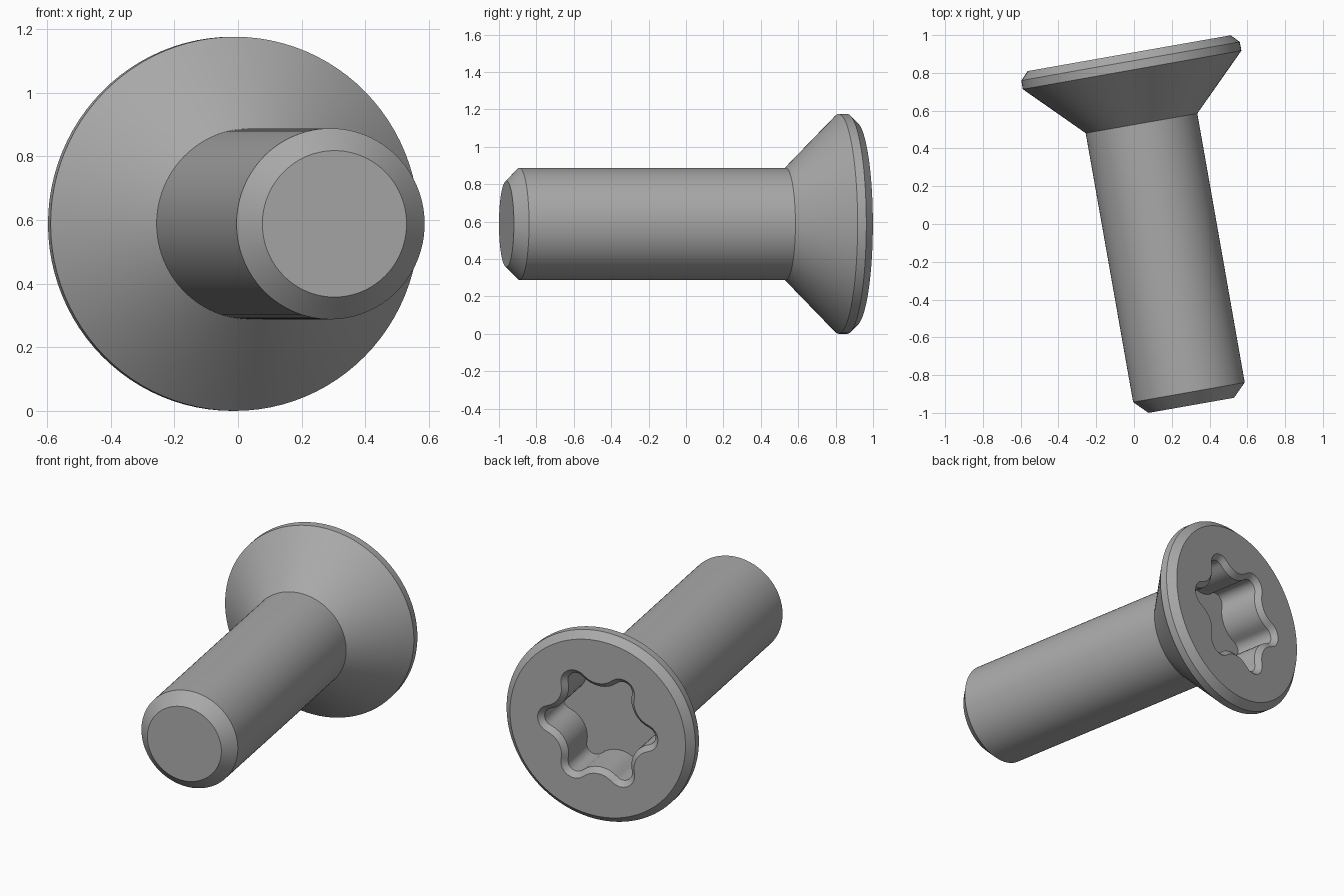
import bpy, bmesh
from math import sin, cos, pi, radians, atan2, hypot
from mathutils import Matrix, Vector

cube = bpy.data.objects.get("Cube")
if cube:
    bpy.data.objects.remove(cube)

STEPS = 8            # points per socket arc
SEG = 12 * STEPS     # points in every ring

steel = bpy.data.materials.new("grey_steel")
steel.use_nodes = True
colour = (0.4, 0.4, 0.4, 1)
steel.diffuse_color = colour
steel.node_tree.nodes["Principled BSDF"].inputs["Base Color"].default_value = colour


def circle(radius):
    return [(radius * cos(2 * pi * i / SEG), radius * sin(2 * pi * i / SEG))
            for i in range(SEG)]


def lobed(offset):
    """Six-lobed outline of tangent arcs, widened by offset."""
    lobe_r, valley_r = 0.055 + offset, 0.16 - offset
    lobe_c = Vector((0.29, 0))
    valley_c = Vector((cos(pi / 6), sin(pi / 6))) * 0.41
    d = valley_c - lobe_c
    beta = atan2(d.y, d.x)
    points = []
    for k in range(6):
        turn = Matrix.Rotation(k * pi / 3, 2)
        for i in range(STEPS):
            a = beta * (2 * i / STEPS - 1)
            points.append(turn @ (lobe_c + lobe_r * Vector((cos(a), sin(a)))))
        for i in range(STEPS):
            half = beta - pi / 6
            a = pi + pi / 6 + half * (1 - 2 * i / STEPS)
            points.append(turn @ (valley_c + valley_r * Vector((cos(a), sin(a)))))
    # start the ring on the middle of the first lobe
    h = STEPS // 2
    return points[h:] + points[:h]


# Rings from the tip, up the shank and head, then down into the socket
TOP = 1.893
rings = [(circle(r), z) for r, z in (
    (0.23, 0), (0.30, 0.07), (0.30, 1.516), (0.5875, 1.803),
    (0.5875, 1.85), (0.546, TOP))]
rings += [(lobed(0.03), TOP), (lobed(0), TOP - 0.03), (lobed(0), TOP - 0.28)]

bm = bmesh.new()
loops = [[bm.verts.new((x, y, z)) for x, y in outline] for outline, z in rings]
for low, high in zip(loops, loops[1:]):
    for i in range(SEG):
        j = (i + 1) % SEG
        bm.faces.new((low[i], low[j], high[j], high[i]))
bm.faces.new(loops[0][::-1])     # tip
bm.faces.new(loops[-1])          # socket floor
bmesh.ops.recalc_face_normals(bm, faces=bm.faces)

mesh = bpy.data.meshes.new("countersunk_screw")
bm.to_mesh(mesh)
bm.free()
mesh.materials.append(steel)
screw = bpy.data.objects.new("countersunk_screw", mesh)
bpy.context.collection.objects.link(screw)

# Lay the screw down, head to the back, turned slightly
screw.matrix_world = (Matrix.Translation((0.303, -0.96, 0.5875))
                      @ Matrix.Rotation(radians(10), 4, 'Z')
                      @ Matrix.Rotation(radians(-90), 4, 'X'))

bpy.ops.object.select_all(action='DESELECT')
screw.select_set(True)
bpy.context.view_layer.objects.active = screw
bpy.ops.object.shade_smooth_by_angle(angle=radians(25))
